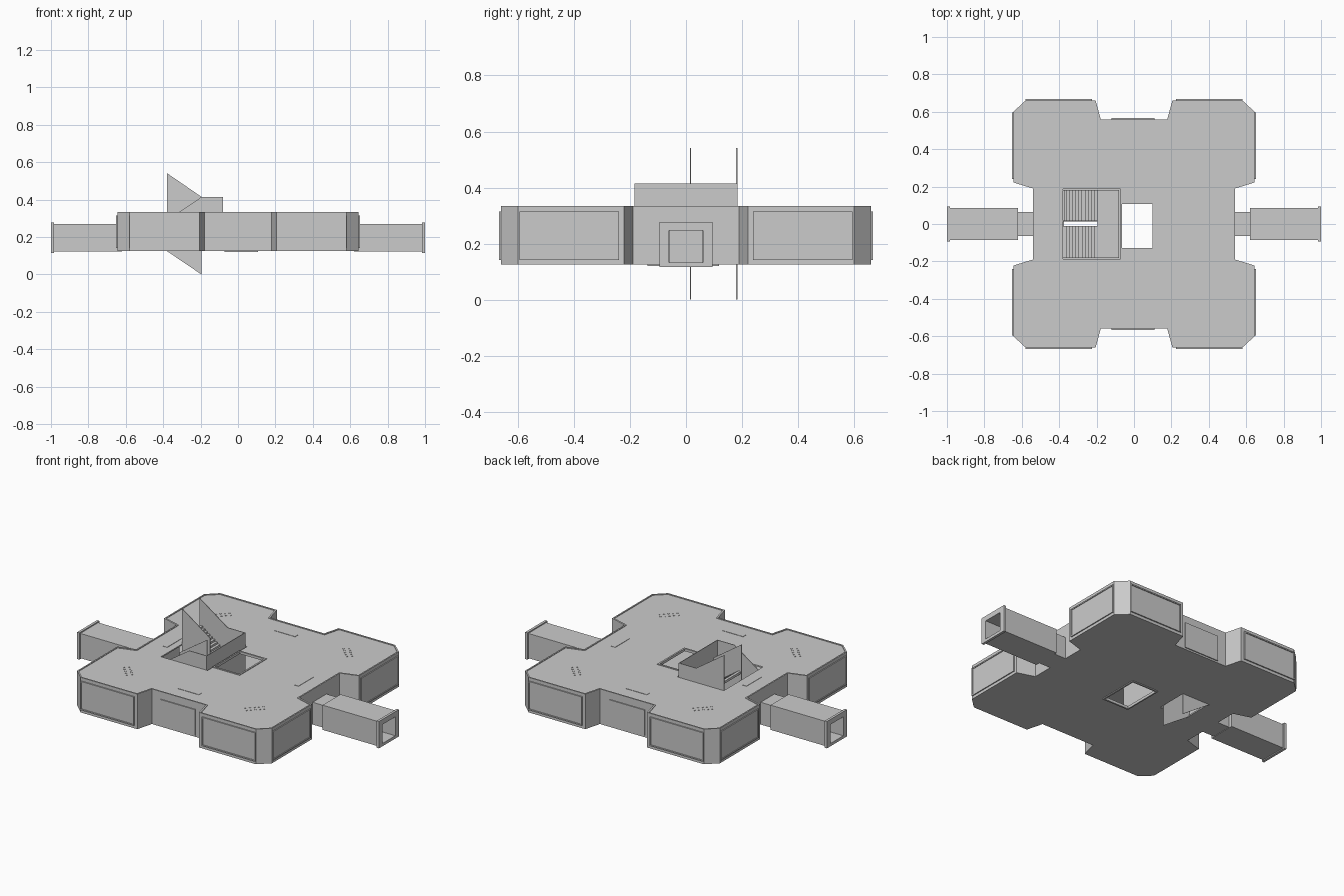
import bpy, bmesh
from mathutils import Vector

if "Cube" in bpy.data.objects:
    bpy.data.objects.remove(bpy.data.objects["Cube"])


def prism(name, pts, a, b, axis='z'):
    """Extrude a 2D profile: xy along z, or xz along y."""
    bm = bmesh.new()
    at = (lambda p, t: (p[0], p[1], t)) if axis == 'z' else (lambda p, t: (p[0], t, p[1]))
    face = bm.faces.new([bm.verts.new(at(p, a)) for p in pts])
    ext = bmesh.ops.extrude_face_region(bm, geom=[face])
    move = Vector(at((0, 0), b - a))
    bmesh.ops.translate(bm, vec=move, verts=[v for v in ext['geom'] if isinstance(v, bmesh.types.BMVert)])
    bmesh.ops.recalc_face_normals(bm, faces=bm.faces)
    me = bpy.data.meshes.new(name)
    bm.to_mesh(me)
    bm.free()
    ob = bpy.data.objects.new(name, me)
    bpy.context.collection.objects.link(ob)
    return ob


def box(name, x0, x1, y0, y1, z0, z1):
    x0, x1 = sorted((x0, x1))
    y0, y1 = sorted((y0, y1))
    return prism(name, [(x0, y0), (x1, y0), (x1, y1), (x0, y1)], z0, z1)


def cut(target, cutter):
    mod = target.modifiers.new("cut", 'BOOLEAN')
    mod.operation = 'DIFFERENCE'
    mod.solver = 'EXACT'
    mod.object = cutter
    bpy.context.view_layer.objects.active = target
    bpy.ops.object.modifier_apply(modifier=mod.name)
    bpy.data.objects.remove(cutter)


def outline(d=0.0):
    """Four-lobed floor plan, inset by d."""
    q = [(0.54 - d, 0.19 + d), (0.645 - d, 0.222 + d), (0.645 - d, 0.60 - d / 2),
         (0.58 - d / 2, 0.66 - d), (0.205 + d, 0.66 - d), (0.178 + d, 0.56 - d)]
    q2 = [(-x, y) for x, y in reversed(q)]
    half = q + q2
    return half + [(-x, -y) for x, y in half]


# Main hollow body with a low parapet
body = prism("main_body", outline(), 0.125, 0.335)
cut(body, prism("cavity", outline(0.012), 0.133, 0.323))
cut(body, prism("roof_recess", outline(0.008), 0.331, 0.4))
# Openings: stair well and central shaft
cut(body, box("roof_stair_hole", -0.38, -0.072, -0.186, 0.186, 0.3, 0.4))
cut(body, box("roof_shaft_hole", -0.073, 0.10, -0.13, 0.11, 0.3, 0.4))
cut(body, box("floor_stair_hole", -0.375, -0.195, -0.012, 0.18, 0.1, 0.15))
cut(body, box("floor_shaft_hole", -0.068, 0.10, -0.13, 0.11, 0.1, 0.15))

# Trim frames around the central shaft, roof and floor
for nm, z0, z1 in (("roof", 0.320, 0.335), ("floor", 0.120, 0.136)):
    frame = box(nm + "_shaft_frame", -0.072, 0.108, -0.138, 0.118, z0, z1)
    cut(frame, box("frame_hole", -0.064, 0.098, -0.128, 0.108, z0 - 0.1, z1 + 0.1))

for sx in (1, -1):
    for sy in (1, -1):
        # Raised panel frames on the lobe walls
        p = box("lobe_panel_y", sx * 0.225, sx * 0.58, sy * 0.655, sy * 0.667, 0.142, 0.315)
        cut(p, box("inner", sx * 0.232, sx * 0.573, sy * 0.662, sy * 0.7, 0.149, 0.308))
        p = box("lobe_panel_x", sx * 0.64, sx * 0.651, sy * 0.24, sy * 0.595, 0.142, 0.315)
        cut(p, box("inner", sx * 0.647, sx * 0.7, sy * 0.247, sy * 0.588, 0.149, 0.308))
        # Rows of small roof lights on each lobe
        for i in range(5):
            for j in range(2):
                u, v = (i - 2) * 0.025, (j - 0.5) * 0.03
                x, y = sx * (0.42 + (u + v) * 0.7), sy * (0.44 + (v - u) * 0.7)
                box("roof_light", x - 0.004, x + 0.004, y - 0.004, y + 0.004, 0.330, 0.333)

# Door plates and roof vents on the recessed sides
for s in (1, -1):
    box("side_door", -0.12, 0.11, s * 0.555, s * 0.566, 0.135, 0.29)
    box("roof_vent_y", -0.07, 0.07, s * 0.44, s * 0.47, 0.330, 0.333)
    box("roof_vent_x", s * 0.42, s * 0.45, -0.07, 0.07, 0.330, 0.333)

    # Entry corridor: narrow neck, hollow tunnel, end flange
    neck = box("corridor_neck", s * 0.535, s * 0.63, -0.065, 0.065, 0.125, 0.258)
    cut(neck, box("inner", s * 0.545, s * 0.7, -0.057, 0.057, 0.133, 0.248))
    tunnel = box("corridor_tunnel", s * 0.62, s * 0.99, -0.085, 0.085, 0.122, 0.27)
    cut(tunnel, box("inner", s * 0.5, s * 1.1, -0.06, 0.06, 0.133, 0.246))
    flange = box("corridor_flange", s * 0.985, s * 1.0, -0.094, 0.094, 0.116, 0.277)
    cut(flange, box("inner", s * 0.9, s * 1.1, -0.06, 0.06, 0.133, 0.246))


def flight(name, x0, z0, x1, z1, y0, y1, n=11):
    """Stepped flight with a sloping underside."""
    dx, dz = (x1 - x0) / n, (z1 - z0) / n
    pts = [(x0, z0)]
    for i in range(n):
        pts += [(x0 + i * dx, z0 + (i + 1) * dz), (x0 + (i + 1) * dx, z0 + (i + 1) * dz)]
    pts += [(x1, z1 - 0.014), (x0 + dx, z0 - 0.004)]
    return prism(name, pts, y0, y1, 'y')


# Switchback stairs with half landing
flight("lower_flight", -0.38, 0.133, -0.195, 0.255, -0.18, -0.012)
flight("upper_flight", -0.195, 0.255, -0.375, 0.38, 0.018, 0.18)
box("landing", -0.195, -0.08, -0.18, 0.18, 0.245, 0.255)

# Thin stair side walls
low = [(-0.38, 0.133), (-0.195, 0.133), (-0.08, 0.133), (-0.08, 0.415), (-0.195, 0.415), (-0.38, 0.29)]
high = [(-0.38, 0.125), (-0.195, 0.0), (-0.195, 0.133), (-0.08, 0.133),
        (-0.08, 0.415), (-0.195, 0.415), (-0.38, 0.542)]
mid_low = [(-0.38, 0.133), (-0.195, 0.255), (-0.195, 0.415), (-0.38, 0.29)]
mid_high = [(-0.38, 0.125), (-0.195, 0.0), (-0.195, 0.415), (-0.38, 0.542)]
prism("stair_wall_front", low, -0.183, -0.179, 'y')
prism("stair_wall_back", high, 0.179, 0.183, 'y')
prism("stair_wall_mid_front", mid_low, -0.013, -0.010, 'y')
prism("stair_wall_mid_back", mid_high, 0.014, 0.018, 'y')
box("stair_end_wall", -0.083, -0.079, -0.183, 0.183, 0.133, 0.415)
